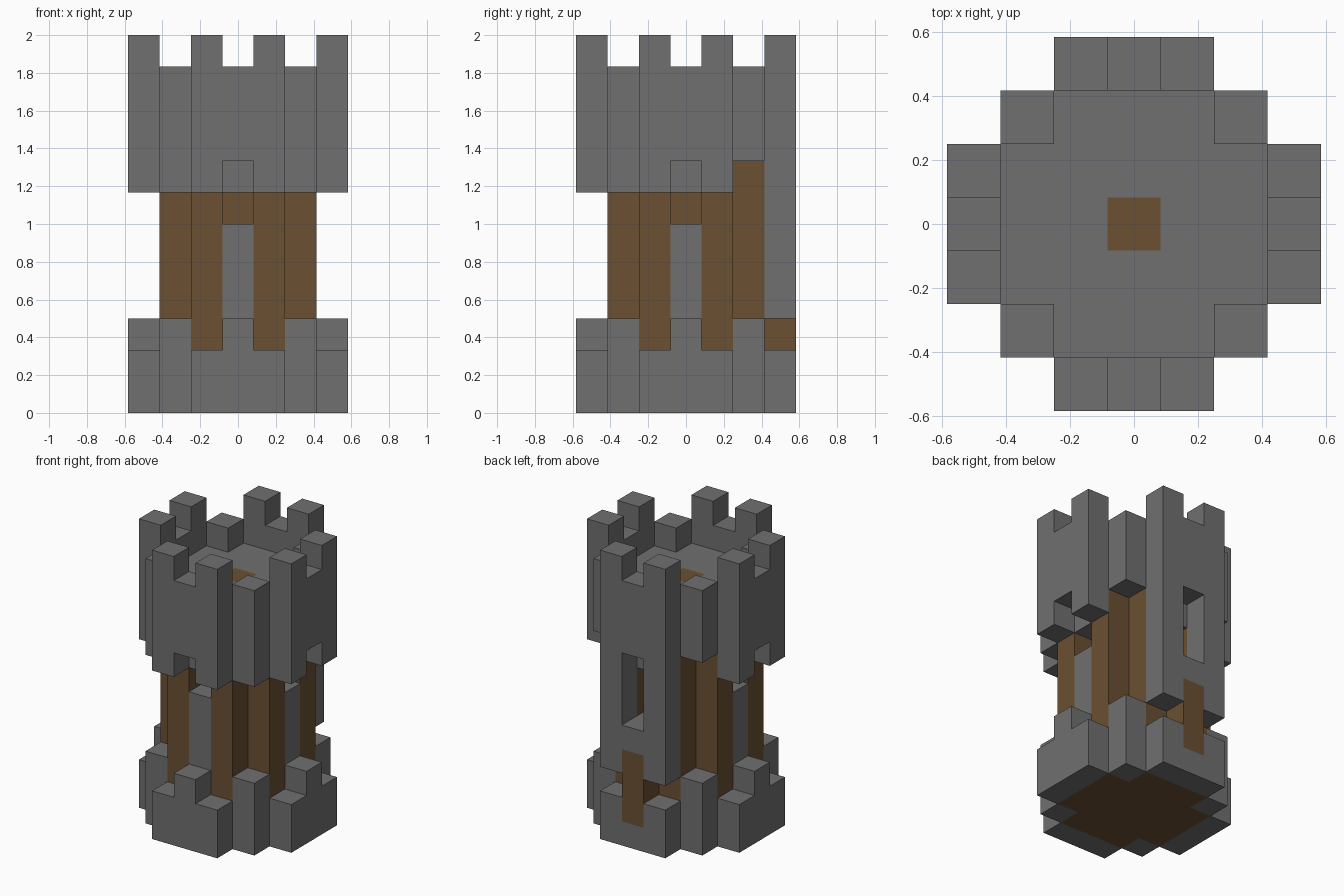
import bpy
import bmesh
from mathutils import Vector

U = 1 / 6          # edge length of one building block
cube = bpy.data.objects.get("Cube")
if cube:
    bpy.data.objects.remove(cube, do_unlink=True)


def material(name, rgb):
    m = bpy.data.materials.new(name)
    m.use_nodes = True
    m.diffuse_color = (*rgb, 1)
    m.node_tree.nodes["Principled BSDF"].inputs["Base Color"].default_value = (*rgb, 1)
    return m


STONE = material("grey stone", (0.16, 0.16, 0.16))
WOOD = material("brown wood", (0.145, 0.08, 0.032))

# Plan regions: a rounded core, and the ring of blocks around it
span = range(-3, 4)
core = [(x, y) for x in span for y in span
        if max(abs(x), abs(y)) <= 2 and abs(x) + abs(y) < 4]
corners = [(x, y) for x in (-2, 2) for y in (-2, 2)]
sides = [(x, y) for x in span for y in span
         if max(abs(x), abs(y)) == 3 and min(abs(x), abs(y)) <= 1]
ring = corners + sides
mids = [c for c in sides if 0 in c]
ends = [c for c in sides if 0 not in c]
niches = [(0, -2), (0, 2), (-2, 0), (2, 0)]
back = [c for c in sides if c[1] == 3]
back_corners = [c for c in corners if c[1] == 2]

blocks = {}        # (x, y, z) -> part name


def fill(part, plan, low, high):
    for x, y in plan:
        for z in range(low, high):
            blocks[x, y, z] = part


def clear(plan, low, high):
    for x, y in plan:
        for z in range(low, high):
            blocks.pop((x, y, z), None)


# Wooden shaft with stone infill in its four niches
fill("shaft", core, 0, 8)
fill("niche_infill", niches, 2, 6)
clear(niches, 6, 7)
fill("upper_floor", niches, 7, 8)
clear([(0, 2)], 5, 7)

# Stone foundation with low merlons
fill("foundation", ring, 0, 2)
fill("foundation", corners + mids, 2, 3)

# Battlement: floor, overhanging wall, notches and merlons
fill("upper_floor", core, 8, 10)
fill("battlement", ring, 7, 11)
fill("battlement", ends, 11, 12)
clear(mids + back_corners, 7, 8)
fill("roof_hatch", [(0, 0)], 9, 10)

# Back wall slab with window and door
fill("back_wall", back, 3, 8)
clear([(0, 3)], 5, 8)
fill("back_door", [(0, 3)], 1, 4)

wooden = {"shaft", "roof_hatch", "back_door"}
directions = [Vector(d) for d in ((1, 0, 0), (-1, 0, 0), (0, 1, 0),
                                  (0, -1, 0), (0, 0, 1), (0, 0, -1))]


def build(part):
    """Make one object from the exposed faces of a part's blocks."""
    bm = bmesh.new()
    for cell, owner in blocks.items():
        if owner != part:
            continue
        centre = Vector(cell) + Vector((0, 0, 0.5))
        for d in directions:
            if tuple(int(v) for v in Vector(cell) + d) in blocks:
                continue
            a = Vector((d.y, d.z, d.x)) / 2
            b = d.cross(a)
            mid = centre + d / 2
            quad = (mid - a - b, mid + a - b, mid + a + b, mid - a + b)
            bm.faces.new([bm.verts.new(p * U) for p in quad])
    bmesh.ops.remove_doubles(bm, verts=bm.verts, dist=0.001)
    bmesh.ops.dissolve_limit(bm, angle_limit=0.01, verts=bm.verts, edges=bm.edges)
    mesh = bpy.data.meshes.new(part)
    bm.to_mesh(mesh)
    bm.free()
    mesh.materials.append(WOOD if part in wooden else STONE)
    bpy.context.collection.objects.link(bpy.data.objects.new(part, mesh))


for part in sorted(set(blocks.values())):
    build(part)
